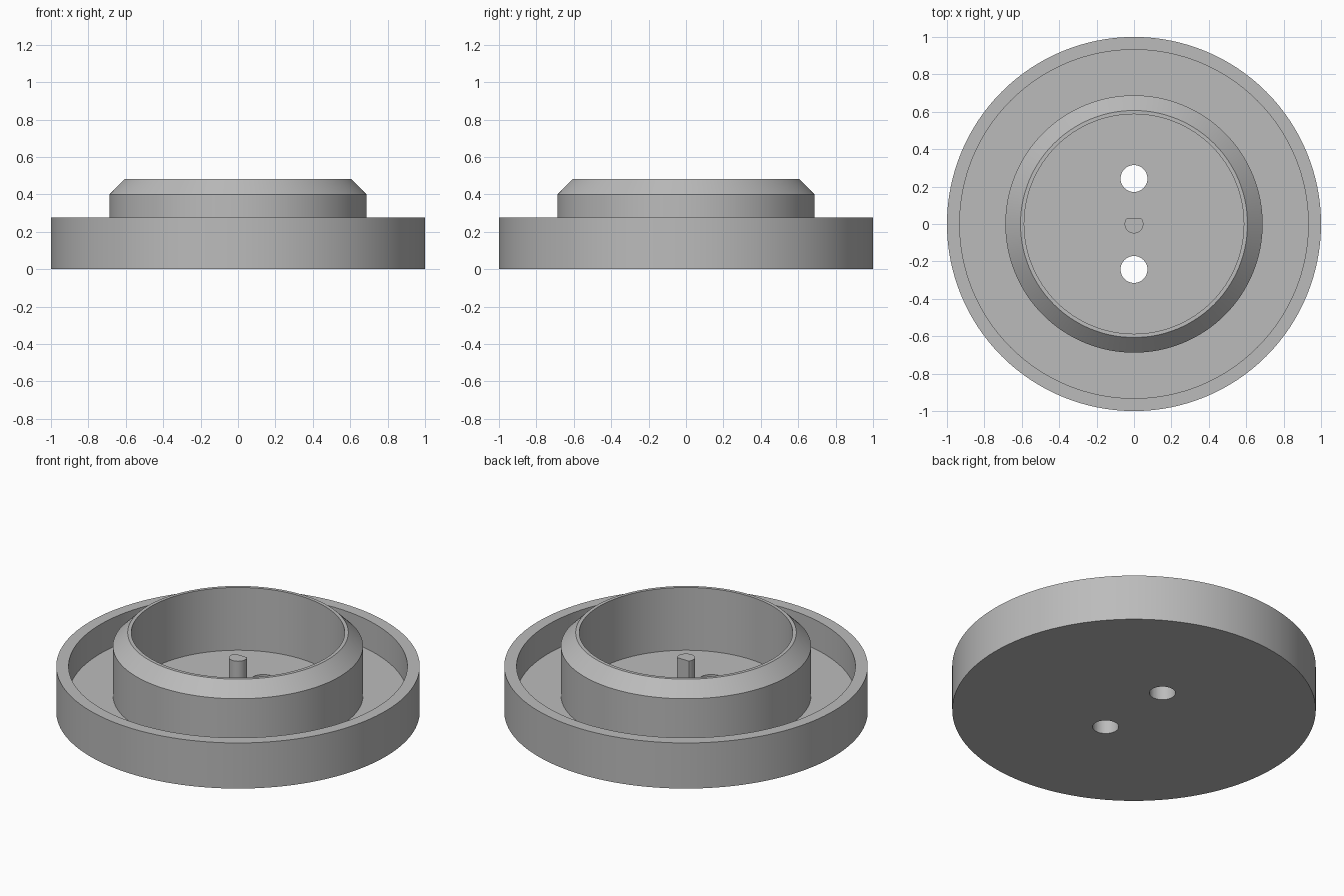
import bpy, bmesh, math

cube = bpy.data.objects.get("Cube")
if cube:
    bpy.data.objects.remove(cube, do_unlink=True)

FLOOR = 0.10
SEGMENTS = 128

grey = bpy.data.materials.new("plain grey")
grey.use_nodes = True
colour = (0.5, 0.5, 0.5, 1)
grey.diffuse_color = colour
grey.node_tree.nodes["Principled BSDF"].inputs["Base Color"].default_value = colour


def add_object(name, bm):
    bmesh.ops.recalc_face_normals(bm, faces=bm.faces)
    mesh = bpy.data.meshes.new(name)
    bm.to_mesh(mesh)
    bm.free()
    mesh.materials.append(grey)
    obj = bpy.data.objects.new(name, mesh)
    bpy.context.collection.objects.link(obj)
    return obj


def activate(obj):
    bpy.ops.object.select_all(action="DESELECT")
    obj.select_set(True)
    bpy.context.view_layer.objects.active = obj


def smooth(obj):
    activate(obj)
    bpy.ops.object.shade_smooth_by_angle(angle=math.radians(30))


def lathe(name, profile):
    bm = bmesh.new()
    verts = [bm.verts.new((r, 0, z)) for r, z in profile]
    edges = [bm.edges.new(pair) for pair in zip(verts, verts[1:])]
    bmesh.ops.spin(bm, geom=verts + edges, cent=(0, 0, 0), axis=(0, 0, 1),
                   angle=math.tau, steps=SEGMENTS, use_duplicate=False)
    bmesh.ops.remove_doubles(bm, verts=bm.verts, dist=0.0001)
    return add_object(name, bm)


def prism(name, outline, bottom, top):
    bm = bmesh.new()
    face = bm.faces.new([bm.verts.new((x, y, bottom)) for x, y in outline])
    result = bmesh.ops.extrude_face_region(bm, geom=[face])
    moved = [v for v in result["geom"] if isinstance(v, bmesh.types.BMVert)]
    bmesh.ops.translate(bm, verts=moved, vec=(0, 0, top - bottom))
    return add_object(name, bm)


def circle(radius, y=0, count=48):
    return [(radius * math.cos(math.tau * i / count),
             y + radius * math.sin(math.tau * i / count)) for i in range(count)]


# Round tray with an outer rim and a chamfered inner collar
tray = lathe("tray_with_collar", [
    (0, 0), (1, 0), (1, 0.277), (0.932, 0.277), (0.932, FLOOR),
    (0.688, FLOOR), (0.688, 0.4), (0.607, 0.481), (0.587, 0.481),
    (0.587, FLOOR), (0, FLOOR)])

# Two through holes in the floor
for side in (-1, 1):
    cutter = prism("hole_cutter", circle(0.072, side * 0.243), -0.1, 0.2)
    cutter.hide_render = True
    cut = tray.modifiers.new("hole", "BOOLEAN")
    cut.operation = "DIFFERENCE"
    cut.solver = "EXACT"
    cut.object = cutter
    activate(tray)
    bpy.ops.object.modifier_apply(modifier=cut.name)
    bpy.data.objects.remove(cutter, do_unlink=True)
smooth(tray)

# Central peg with one flat side facing the back
flat = 0.03
half = math.asin(flat / 0.05)
arc = [math.pi - half + (math.pi + 2 * half) * i / 36 for i in range(37)]
peg = prism("centre_peg", [(0.05 * math.cos(a), 0.05 * math.sin(a)) for a in arc],
            FLOOR - 0.01, 0.33)
smooth(peg)
